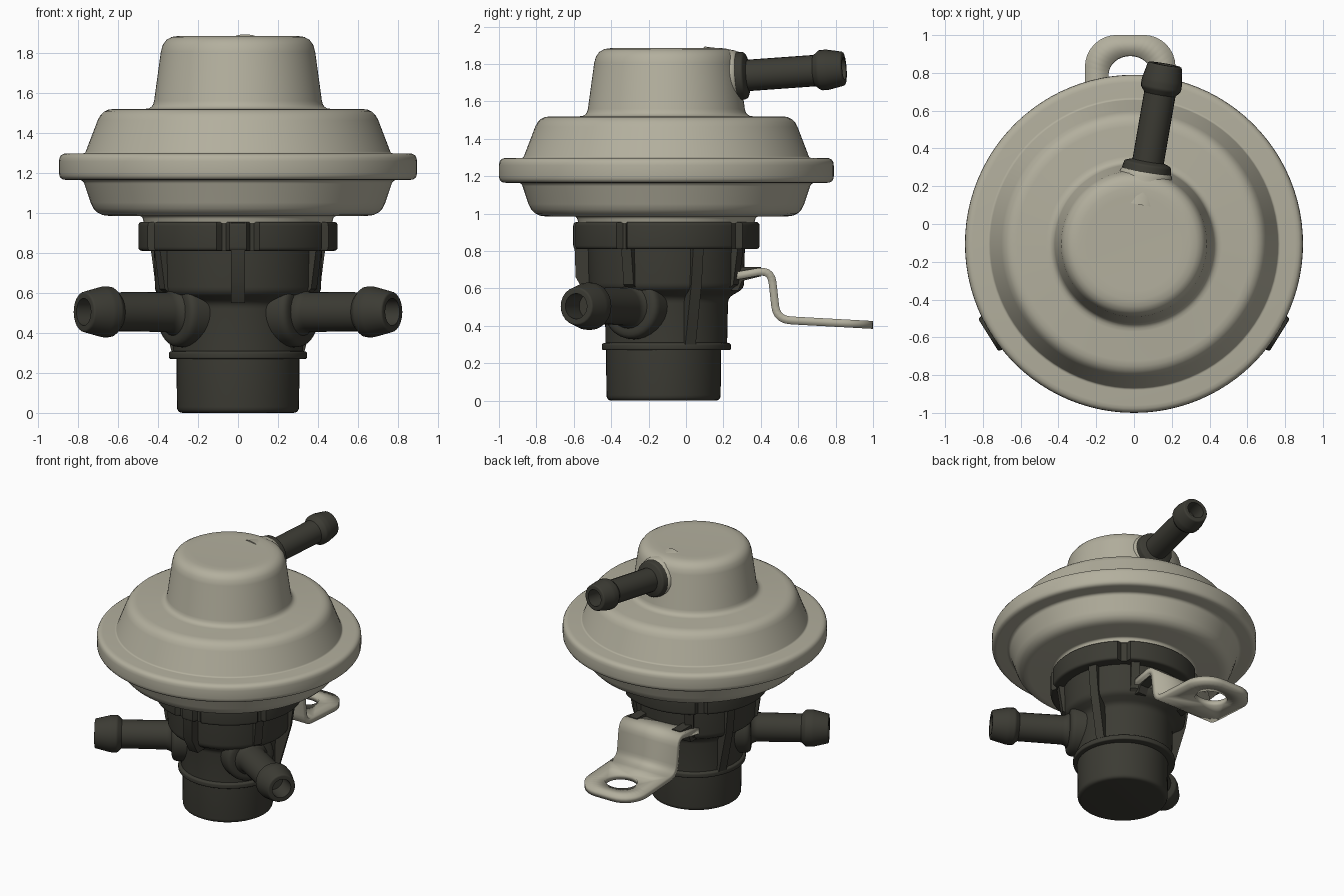
import bpy, bmesh, math
from mathutils import Vector, Matrix

if "Cube" in bpy.data.objects:
    bpy.data.objects.remove(bpy.data.objects["Cube"])

CY = -0.105  # y of the main axis


def material(name, rgb):
    m = bpy.data.materials.new(name)
    m.diffuse_color = (*rgb, 1)
    m.use_nodes = True
    m.node_tree.nodes["Principled BSDF"].inputs["Base Color"].default_value = m.diffuse_color
    return m


BEIGE = material("beige metal", (0.45, 0.43, 0.34))
DARK = material("dark plastic", (0.045, 0.044, 0.034))


def rounded(points, steps=4):
    """Round the corners of an open path; each point is (a, b[, cut])."""
    out = []
    for i, p in enumerate(points):
        c = Vector(p[:2])
        if len(p) < 3:
            out.append(c)
            continue
        a, b = Vector(points[i - 1][:2]), Vector(points[i + 1][:2])
        s = c + (a - c).normalized() * p[2]
        e = c + (b - c).normalized() * p[2]
        for k in range(steps + 1):
            t = k / steps
            out.append(s * (1 - t) ** 2 + c * 2 * t * (1 - t) + e * t * t)
    return out


def finish(bm, name, mat, matrix=Matrix(), angle=35):
    bmesh.ops.remove_doubles(bm, verts=bm.verts, dist=0.0005)
    bmesh.ops.recalc_face_normals(bm, faces=bm.faces)
    mesh = bpy.data.meshes.new(name)
    bm.to_mesh(mesh)
    bm.free()
    mesh.materials.append(mat)
    ob = bpy.data.objects.new(name, mesh)
    ob.matrix_world = matrix
    bpy.context.collection.objects.link(ob)
    bpy.ops.object.select_all(action='DESELECT')
    ob.select_set(True)
    bpy.context.view_layer.objects.active = ob
    bpy.ops.object.shade_smooth_by_angle(angle=math.radians(angle))
    return ob


def lathe(name, mat, profile, segs=64, matrix=Matrix.Translation((0, CY, 0)), shape=None):
    """Spin an (r, z) profile; shape(r, angle) may change the radius."""
    bm = bmesh.new()
    rows = []
    for r, z in rounded(profile):
        row = []
        for i in range(segs):
            a = 2 * math.pi * i / segs
            q = shape(r, math.degrees(a)) if shape else r
            row.append(bm.verts.new((q * math.cos(a), q * math.sin(a), z)))
        rows.append(row)
    for lo, hi in zip(rows, rows[1:]):
        for i in range(segs):
            j = (i + 1) % segs
            bm.faces.new((lo[i], lo[j], hi[j], hi[i]))
    return finish(bm, name, mat, matrix)


def aim(start, direction):
    return Matrix.Translation(start) @ Vector(direction).to_track_quat('Z', 'Y').to_matrix().to_4x4()


def fin(name, outline, thick, degrees):
    """Upright plate with an (r, z) outline, turned about the main axis."""
    bm = bmesh.new()
    f = bm.faces.new([bm.verts.new((r, -thick / 2, z)) for r, z in outline])
    new = bmesh.ops.extrude_face_region(bm, geom=[f])["geom"]
    bmesh.ops.translate(bm, vec=(0, thick, 0), verts=[v for v in new if isinstance(v, bmesh.types.BMVert)])
    turn = Matrix.Translation((0, CY, 0)) @ Matrix.Rotation(math.radians(degrees), 4, 'Z')
    return finish(bm, name, DARK, turn)


# Pressed metal diaphragm housing
lathe("diaphragm_housing", BEIGE, [
    (0, 0.95), (0.47, 0.95), (0.48, 0.985, 0.015), (0.715, 0.985, 0.07), (0.775, 1.165, 0.02),
    (0.895, 1.165, 0.035), (0.895, 1.298, 0.04), (0.765, 1.298, 0.01), (0.68, 1.52, 0.06),
    (0.425, 1.52, 0.04), (0.375, 1.885, 0.08), (0.25, 1.885), (0, 1.878)], 96)

# Boss blending the hose nipple into the dome
hose_dir = (0.17, 0.98, 0.07)
lathe("nipple_boss", BEIGE, [(0, -0.16), (0.17, -0.16), (0.135, 0.02, 0.03), (0, 0.02)], 32,
      aim((0.065, 0.27, 1.735), hose_dir))

# Vacuum hose nipple
lathe("hose_nipple", DARK, [
    (0, 0), (0.132, 0), (0.125, 0.045, 0.01), (0.084, 0.06), (0.084, 0.42), (0.108, 0.45, 0.01),
    (0.108, 0.49, 0.01), (0.09, 0.58, 0.01), (0.06, 0.58), (0.06, 0.47), (0, 0.47)], 24,
    aim((0.065, 0.275, 1.735), hose_dir))

# Collar with notches around its edge
NOTCHES = (-28, 50, 130, 208, 262, 278)


def notched(r, deg):
    gap = min(abs((deg - n + 180) % 360 - 180) for n in NOTCHES)
    return min(r, 0.465) if gap < 2.6 else r


lathe("clamp_collar", DARK, [
    (0, 0.81), (0.498, 0.81, 0.02), (0.498, 0.955, 0.02), (0, 0.955)], 144, shape=notched)

# Valve body, its wider skirt and the bottom cup
lathe("valve_body", DARK, [
    (0, 0.27), (0.345, 0.27, 0.01), (0.345, 0.305, 0.01), (0.325, 0.31), (0.33, 0.55, 0.03),
    (0.415, 0.60, 0.03), (0.42, 0.83), (0, 0.83)])
lathe("bottom_cup", DARK, [
    (0, 0), (0.305, 0, 0.03), (0.308, 0.29), (0, 0.29)], 48, Matrix.Translation((0, CY - 0.015, 0)))

# Strengthening ribs
fin("front_rib", [(0.3, 0.55), (0.42, 0.55), (0.485, 0.66), (0.495, 0.95), (0.3, 0.95)], 0.07, 270)
for side, angles in (("right", (22, -28, 60)), ("left", (158, 208, 120))):
    for i, a in enumerate(angles):
        low = 0.30 if i == 0 else 0.56
        fin(f"{side}_rib_{i + 1}", [(0.28, low), (0.345, low), (0.43, 0.62), (0.46, 0.83), (0.28, 0.83)], 0.06, a)

# Two angled side ports with barbed, hollow tips
for name, sx in (("right", 1), ("left", -1)):
    a = math.radians(32)
    m = aim((0, CY, 0.505), (sx * math.cos(a), -math.sin(a), 0))
    lathe(name + "_port_boss", DARK, [(0, 0.1), (0.185, 0.1), (0.175, 0.385, 0.04), (0, 0.385)], 32, m)
    lathe(name + "_port", DARK, [
        (0, 0.2), (0.13, 0.37), (0.1, 0.41, 0.02), (0.098, 0.725), (0.127, 0.755, 0.01),
        (0.127, 0.80, 0.01), (0.10, 0.91, 0.01), (0.068, 0.91), (0.068, 0.77), (0, 0.77)], 24, m)

# Bent mounting bracket: strip plus rounded end with a hole
bm = bmesh.new()
X0, HALF = -0.02, 0.24
path = rounded([(0.2, 0.655), (0.455, 0.70, 0.07), (0.485, 0.435, 0.07), (0.58, 0.428)], 5)
strip = [[bm.verts.new((X0 + s * HALF, y, z)) for s in (-1, 1)] for y, z in path]
for p, q in zip(strip, strip[1:]):
    bm.faces.new((p[0], p[1], q[1], q[0]))
inner, outer = [], []
for quad, (sx, sy) in enumerate(((1, 1), (-1, 1), (-1, -1), (1, -1))):
    rad = 0.17 if sy > 0 else 0.0
    for k in range(9):
        a = math.radians(90 * quad + 11.25 * k)
        c, s = math.cos(a), math.sin(a)
        hx, hy = X0 + 0.115 * c, 0.79 + 0.10 * s
        ox, oy = X0 + sx * (HALF - rad) + rad * c, 0.79 + sy * (0.21 - rad) + rad * s
        inner.append(bm.verts.new((hx, hy, 0.428 - 0.055 * (hy - 0.58))))
        outer.append(bm.verts.new((ox, oy, 0.428 - 0.055 * (oy - 0.58))))
for i in range(len(inner)):
    j = (i + 1) % len(inner)
    bm.faces.new((inner[i], outer[i], outer[j], inner[j]))
bracket = finish(bm, "mounting_bracket", BEIGE)
solid = bracket.modifiers.new("thickness", 'SOLIDIFY')
solid.thickness, solid.offset = 0.042, 0

# Lugs holding the bracket on the body
for name, x in (("left", -0.2), ("right", 0.16)):
    bm = bmesh.new()
    f = bm.faces.new([bm.verts.new((x - 0.035, y, z)) for y, z in
                      ((0.1, 0.59), (0.28, 0.59), (0.3, 0.64), (0.4, 0.665), (0.4, 0.715), (0.1, 0.715))])
    new = bmesh.ops.extrude_face_region(bm, geom=[f])["geom"]
    bmesh.ops.translate(bm, vec=(0.07, 0, 0), verts=[v for v in new if isinstance(v, bmesh.types.BMVert)])
    finish(bm, name + "_bracket_lug", DARK)
